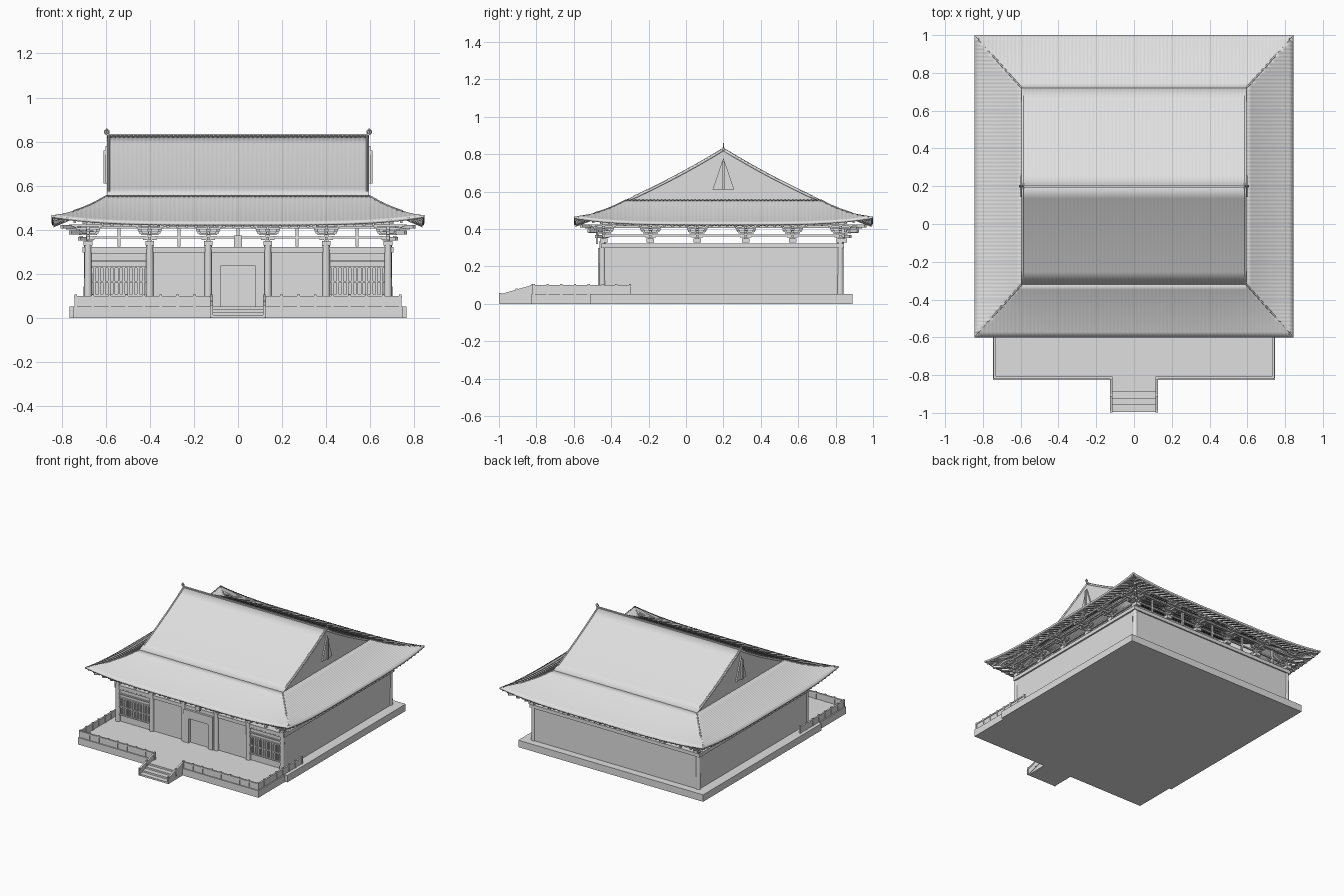
import bpy, bmesh, math
from mathutils import Vector, Matrix

cube = bpy.data.objects.get("Cube")
if cube:
    bpy.data.objects.remove(cube)

grey = bpy.data.materials.new("plain grey")
grey.use_nodes = True
grey.diffuse_color = (0.74, 0.74, 0.74, 1)
grey.node_tree.nodes["Principled BSDF"].inputs["Base Color"].default_value = (0.74, 0.74, 0.74, 1)

CY = 0.2                 # hall centre along y
EAVE, TOP = 0.43, 0.555  # lower roof heights
RIDGE, GX = 0.83, 0.595  # ridge height and half length


def finish(bm, name, smooth=False):
    me = bpy.data.meshes.new(name)
    bm.to_mesh(me)
    bm.free()
    ob = bpy.data.objects.new(name, me)
    bpy.context.scene.collection.objects.link(ob)
    me.materials.append(grey)
    if smooth:
        bpy.ops.object.select_all(action='DESELECT')
        ob.select_set(True)
        bpy.context.view_layer.objects.active = ob
        bpy.ops.object.shade_smooth_by_angle(angle=math.radians(40))
    return ob


def box(bm, x0, x1, y0, y1, z0, z1):
    m = Matrix.Translation(((x0 + x1) / 2, (y0 + y1) / 2, (z0 + z1) / 2))
    bmesh.ops.create_cube(bm, size=1, matrix=m @ Matrix.Diagonal((x1 - x0, y1 - y0, z1 - z0, 1)))


def beam(bm, p, q, w, h):
    """Prism from p to q with upright sides, width w and height h."""
    p, q = Vector(p), Vector(q)
    d = (q - p).to_2d().normalized()
    side, up = Vector((-d.y, d.x, 0)) * w / 2, Vector((0, 0, h / 2))
    a, b = [[bm.verts.new(e + side * i + up * j) for i, j in ((-1, -1), (1, -1), (1, 1), (-1, 1))] for e in (p, q)]
    bm.faces.new(a)
    bm.faces.new(b[::-1])
    for i in range(4):
        j = (i + 1) % 4
        bm.faces.new((a[j], a[i], b[i], b[j]))


def tube(name, pts, r, cyclic=False):
    cu = bpy.data.curves.new(name, 'CURVE')
    cu.dimensions = '3D'
    cu.bevel_depth, cu.bevel_resolution, cu.use_fill_caps = r, 2, True
    sp = cu.splines.new('POLY')
    sp.points.add(len(pts) - 1)
    for point, co in zip(sp.points, pts):
        point.co = (*co, 1)
    sp.use_cyclic_u = cyclic
    ob = bpy.data.objects.new(name, cu)
    bpy.context.scene.collection.objects.link(ob)
    cu.materials.append(grey)


def turn(k, along, out, z):
    """Side k of the hall (0 front, 1 left, 2 back, 3 right) to world."""
    v = Matrix.Rotation(k * math.pi / 2, 3, 'Z') @ Vector((along, -out, z))
    return v + Vector((0, CY, 0))


def hip_size(k, t):
    a, b = 0.845 - 0.25 * t, 0.8 - 0.28 * t
    return (a, b) if k % 2 == 0 else (b, a)


def lower_roof(k, along, t):
    half, out = hip_size(k, t)
    a = max(-half, min(half, along))
    z = EAVE + (TOP - EAVE) * (0.75 * t + 0.25 * t * t)
    return turn(k, a, out, z + 0.036 * abs(a / half) ** 4 * (1 - t) ** 2)


def upper_roof(k, along, t):
    return turn(k, along, 0.52 * (1 - t), TOP + (RIDGE - TOP) * (0.85 * t + 0.15 * t * t))


def tiled(name, func, k, half, rows, limit, rise):
    """Roof slope with shallow rounded tile ribs running down it."""
    bm = bmesh.new()
    ribs = round(2 * half / 0.02)
    step = 2 * half / ribs
    cols = [(-half + step * i / 4, rise * (1 - math.cos(i * math.pi / 2)) / 2) for i in range(4 * ribs + 1)]
    grid = []
    for r in range(rows + 1):
        t = r / rows
        grid.append([bm.verts.new(func(k, x, t) + Vector((0, 0, h if abs(x) < limit(t) else 0))) for x, h in cols])
    for lo, hi in zip(grid, grid[1:]):
        for i in range(len(cols) - 1):
            bm.faces.new((lo[i], lo[i + 1], hi[i + 1], hi[i]))
    bmesh.ops.remove_doubles(bm, verts=bm.verts, dist=0.0001)
    ob = finish(bm, name, True)
    mod = ob.modifiers.new("thickness", 'SOLIDIFY')
    mod.thickness, mod.offset = 0.012, -1


# Roof slopes and rafters
sides = ("front", "left", "back", "right")
rafters = bmesh.new()
for k, side in enumerate(sides):
    half = hip_size(k, 0)[0]
    tiled(side + "_lower_roof", lower_roof, k, half, 10, lambda t: hip_size(k, t)[0], 0.002)
    if k % 2 == 0:
        tiled(side + "_upper_roof", upper_roof, k, GX, 8, lambda t: 1, 0.0015)
    n = round(half / 0.021)
    for i in range(n):
        x = -half + 0.02 + (2 * half - 0.04) * i / (n - 1)
        path = [lower_roof(k, x, t) - Vector((0, 0, 0.016)) for t in (0.03, 0.3, 0.7)]
        for p, q in zip(path, path[1:]):
            if (q - p).to_2d().length > 0.03:
                beam(rafters, p, q, 0.012, 0.012)
finish(rafters, "rafters")

# Ridge, verges, hips and curled ridge ends
bm = bmesh.new()
box(bm, -GX, GX, CY - 0.006, CY + 0.006, RIDGE - 0.01, RIDGE + 0.005)
finish(bm, "main_ridge")
for s, name in ((1, "left"), (-1, "right")):
    tube(name + "_ridge_curl", [(s * (GX + 0.01 * math.cos(a)), CY, RIDGE + 0.014 + 0.01 * math.sin(a))
                                for a in [i * math.tau / 12 for i in range(12)]], 0.003, True)
    tube(name + "_ridge_spike", [(s * GX, CY, RIDGE), (s * GX, CY, RIDGE + 0.03)], 0.003)
    for k in (0, 2):
        a = s if k == 0 else -s
        tube(f"{name}_{sides[k]}_verge", [upper_roof(k, a * 0.585, 0.08 + 0.92 * i / 6) for i in range(7)], 0.004)
        tube(f"{name}_{sides[k]}_hip", [lower_roof(k, a, t) for t in (1, 0.8, 0.6, 0.4)], 0.004)
    # Gable wall with a raised triangular panel and king post
    bm = bmesh.new()
    edge = [upper_roof(0, 0, i / 6) for i in range(7)] + [upper_roof(2, 0, 1 - i / 6) for i in range(1, 7)]
    panel = [(0, CY - 0.058, 0.61), (0, CY + 0.058, 0.61), (0, CY, 0.78)]
    bm.faces.new([bm.verts.new((s * 0.59, p.y, p.z - 0.004)) for p in edge][::-s])
    base = bm.faces.new([bm.verts.new((s * 0.59, y, z)) for _, y, z in panel][::s])
    lift = bmesh.ops.extrude_face_region(bm, geom=[base])["geom"]
    bmesh.ops.translate(bm, vec=(s * 0.01, 0, 0), verts=[v for v in lift if isinstance(v, bmesh.types.BMVert)])
    box(bm, s * 0.6 - 0.01, s * 0.6 + 0.01, CY - 0.006, CY + 0.006, 0.61, 0.76)
    finish(bm, name + "_gable_wall")

# Stone base and steps
bm = bmesh.new()
box(bm, -0.765, 0.765, -0.51, 0.89, 0, 0.052)
box(bm, -0.747, 0.747, -0.825, -0.51, 0, 0.052)
finish(bm, "stone_base")
bm = bmesh.new()
for i in range(4):
    box(bm, -0.12, 0.12, -0.995 + 0.036 * i, -0.82, 0, 0.013 * (i + 1))
finish(bm, "front_steps")

# Balustrades
bm = bmesh.new()


def balustrade(p, q, n):
    p, q = Vector(p), Vector(q)
    beam(bm, p + Vector((0, 0, 0.02)), q + Vector((0, 0, 0.02)), 0.005, 0.04)
    beam(bm, p + Vector((0, 0, 0.044)), q + Vector((0, 0, 0.044)), 0.013, 0.01)
    for i in range(n + 1):
        c = p.lerp(q, i / n)
        box(bm, c.x - 0.006, c.x + 0.006, c.y - 0.006, c.y + 0.006, c.z, c.z + 0.055)


for s in (1, -1):
    balustrade((s * 0.736, -0.3, 0.052), (s * 0.736, -0.814, 0.052), 7)
    balustrade((s * 0.736, -0.814, 0.052), (s * 0.12, -0.814, 0.052), 8)
    balustrade((s * 0.12, -0.82, 0.052), (s * 0.12, -0.993, 0.002), 2)
finish(bm, "balustrades")

# Walls and lintel
XW, YF, YB = 0.692, -0.445, 0.835
bm = bmesh.new()
box(bm, -XW, XW, YF, YB, 0.05, 0.3)
finish(bm, "hall_walls")
bm = bmesh.new()
box(bm, -XW - 0.012, XW + 0.012, YF - 0.01, YB + 0.01, 0.297, 0.323)
finish(bm, "lintel_band")

# Columns, front lattice windows and door
front_x = [s * x for x in (0.135, 0.4, 0.68) for s in (1, -1)]
side_y = [-0.44, -0.19, 0.06, 0.32, 0.57, 0.825]
bm = bmesh.new()
for x, y in [(x, YF - 0.002) for x in front_x] + [(s * 0.682, 0.825) for s in (1, -1)]:
    bmesh.ops.create_cone(bm, cap_ends=True, segments=16, radius1=0.018, radius2=0.016, depth=0.285,
                          matrix=Matrix.Translation((x, y, 0.1925)))
finish(bm, "columns", True)
bm = bmesh.new()
for s in (1, -1):
    for z in (0.105, 0.165, 0.23, 0.26, 0.295):
        beam(bm, (s * 0.415, YF - 0.004, z), (s * 0.665, YF - 0.004, z), 0.014, 0.008)
    for i in range(11):
        x = s * (0.43 + 0.022 * i)
        box(bm, x - 0.005, x + 0.005, YF - 0.009, YF, 0.105, 0.23)
finish(bm, "lattice_windows")
bm = bmesh.new()
box(bm, -0.08, 0.08, YF - 0.004, YF, 0.05, 0.235)
for s in (1, -1):
    box(bm, s * 0.1 - 0.02, s * 0.1 + 0.02, YF - 0.025, YF, 0.05, 0.235)
box(bm, -0.12, 0.12, YF - 0.025, YF, 0.235, 0.297)
finish(bm, "door")
bm = bmesh.new()
box(bm, -0.018, 0.018, YF - 0.035, YF - 0.025, 0.32, 0.375)
finish(bm, "door_plaque")

# Bracket sets, struts and purlins on every side
brackets, purlins = bmesh.new(), bmesh.new()
for k in range(4):
    spots = front_x if k % 2 == 0 else [(y - CY) * (1 if k == 1 else -1) for y in side_y]
    half, out = (0.68, 0.64) if k % 2 == 0 else (0.64, 0.68)

    def bar(bm, a0, o0, a1, o1, z, w, h):
        beam(bm, turn(k, a0, o0, z), turn(k, a1, o1, z), w, h)

    for a in spots:
        bar(brackets, a - 0.02, out, a + 0.02, out, 0.339, 0.04, 0.022)
        for o, z, w in ((0, 0.358, 0.03), (0, 0.388, 0.045), (0.035, 0.38, 0.04), (0.075, 0.405, 0.055)):
            bar(brackets, a - w, out + o, a + w, out + o, z, 0.014, 0.009)
            for e in (-w, 0, w):
                bar(brackets, a + e - 0.008, out + o, a + e + 0.008, out + o, z + 0.009, 0.016, 0.009)
        for reach, z in ((0.04, 0.36), (0.08, 0.385), (0.1, 0.408)):
            bar(brackets, a, out - 0.03, a, out + reach, z, 0.013, 0.013)
        bar(brackets, a - 0.01, out, a + 0.01, out, 0.4, 0.016, 0.1)
    ordered = sorted(spots)
    for a, b in zip(ordered, ordered[1:]) if k % 2 == 0 else ():
        m = (a + b) / 2
        bar(brackets, m - 0.007, out, m + 0.007, out, 0.38, 0.012, 0.11)
    for o, z in ((0, 0.365), (0, 0.43), (0.04, 0.41), (0.08, 0.42)):
        bar(purlins, -half - o, out + o, half + o, out + o, z, 0.012, 0.01)
    # Diagonal corner arms
    for reach, z in ((0.04, 0.36), (0.08, 0.388), (0.12, 0.415)):
        bar(brackets, half - 0.02, out - 0.02, half + reach, out + reach, z, 0.016, 0.016)
finish(brackets, "bracket_sets")
finish(purlins, "purlins")
